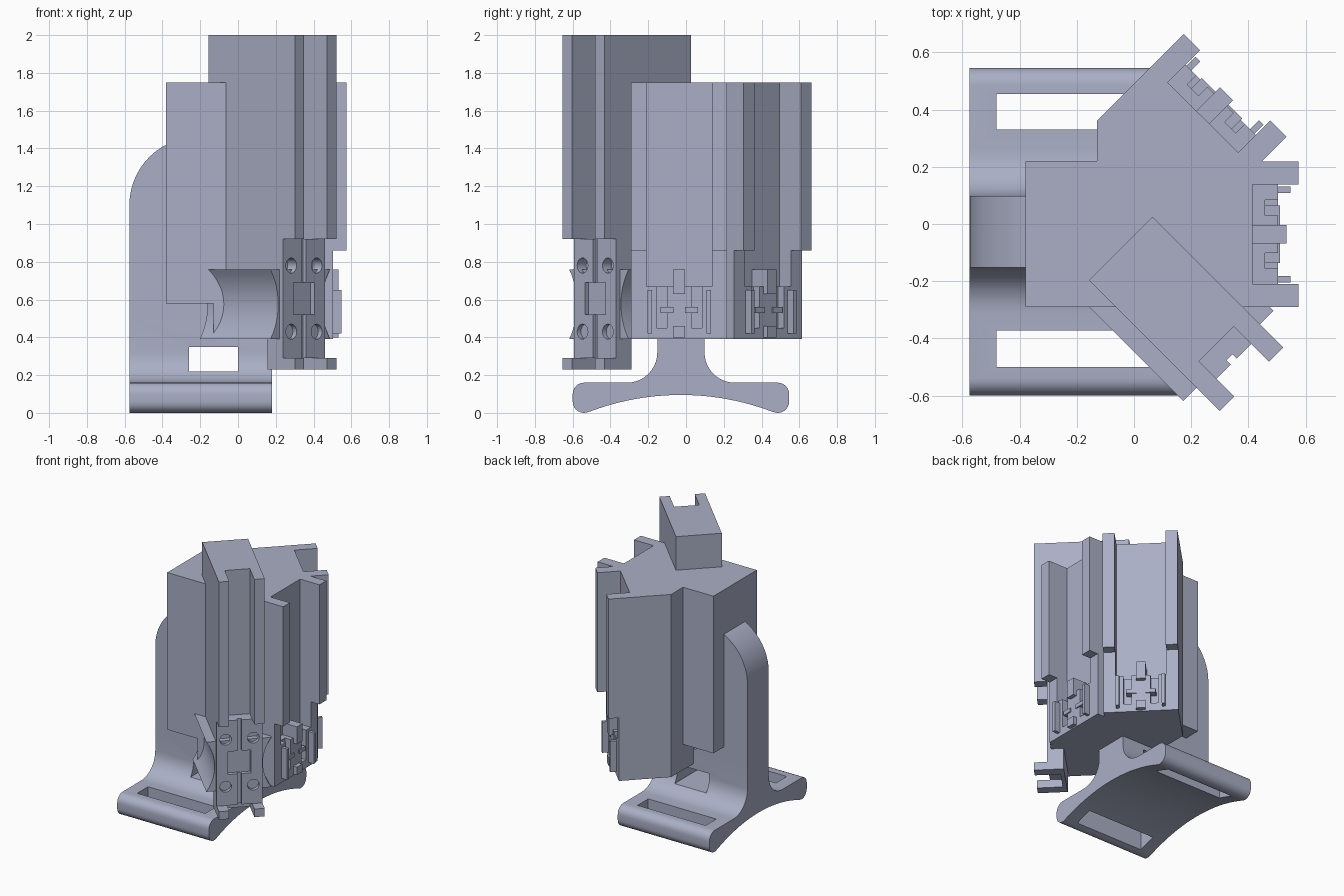
import bpy, bmesh, math
from mathutils import Matrix, Vector

if "Cube" in bpy.data.objects:
    bpy.data.objects.remove(bpy.data.objects["Cube"])

mat = bpy.data.materials.new("blue grey plastic")
mat.diffuse_color = (0.40, 0.43, 0.56, 1)
mat.use_nodes = True
mat.node_tree.nodes["Principled BSDF"].inputs["Base Color"].default_value = mat.diffuse_color


def finish(name, bm, matrix=None):
    if matrix:
        bm.transform(matrix)
    bmesh.ops.recalc_face_normals(bm, faces=bm.faces)
    me = bpy.data.meshes.new(name)
    bm.to_mesh(me)
    bm.free()
    me.materials.append(mat)
    ob = bpy.data.objects.new(name, me)
    bpy.context.collection.objects.link(ob)
    return ob


def frame(deg):
    return Matrix.Rotation(math.radians(deg), 4, 'Z')


def boxes(name, items, deg=0):
    """Boxes given as x0, x1, y0, y1, z0, z1 in a frame turned about z."""
    bm = bmesh.new()
    for x0, x1, y0, y1, z0, z1 in items:
        c = Vector(((x0 + x1) / 2, (y0 + y1) / 2, (z0 + z1) / 2))
        bmesh.ops.create_cube(bm, size=1, matrix=Matrix.Translation(c)
                              @ Matrix.Diagonal((x1 - x0, y1 - y0, z1 - z0, 1)))
    return finish(name, bm, frame(deg))


def prism(name, pts, a, b, axis='z', deg=0):
    """Extrude a 2D outline along an axis."""
    place = {'z': lambda p, h: (p[0], p[1], h),
             'x': lambda p, h: (h, p[0], p[1]),
             'y': lambda p, h: (p[0], h, p[1])}[axis]
    bm = bmesh.new()
    face = bm.faces.new([bm.verts.new(place(p, a)) for p in pts])
    ext = bmesh.ops.extrude_face_region(bm, geom=[face])
    verts = [v for v in ext["geom"] if isinstance(v, bmesh.types.BMVert)]
    move = Vector(place((0, 0), b)) - Vector(place((0, 0), a))
    bmesh.ops.translate(bm, verts=verts, vec=move)
    return finish(name, bm, frame(deg))


def arc(cx, cy, r, a0, a1, n=10):
    angs = [math.radians(a0 + (a1 - a0) * i / n) for i in range(n + 1)]
    return [(cx + r * math.cos(a), cy + r * math.sin(a)) for a in angs]


def cut(ob, cutter):
    cutter.hide_render = True
    m = ob.modifiers.new("cut", 'BOOLEAN')
    m.object, m.operation, m.solver = cutter, 'DIFFERENCE', 'EXACT'
    bpy.context.view_layer.objects.active = ob
    bpy.ops.object.modifier_apply(modifier=m.name)
    bpy.data.objects.remove(cutter)


def smooth(ob):
    bpy.ops.object.select_all(action='DESELECT')
    ob.select_set(True)
    bpy.context.view_layer.objects.active = ob
    bpy.ops.object.shade_smooth_by_angle(angle=math.radians(30))


# Arched foot with filleted column, one half mirrored about y = MID
MID = -0.027
half = [(0.125, 0.5)] + arc(0.285, 0.32, 0.16, 180, 270)
half += arc(0.513, 0.10, 0.06, 90, 0, 6) + arc(0.513, 0.06, 0.06, 0, -115, 8)
R = (0.487 ** 2 + 0.09 ** 2) / (2 * 0.09)
under = [(y, 0.095 - R + math.sqrt(R * R - y * y))
         for y in [0.48 * (1 - i / 10) for i in range(11)]]
half += under
left = [(-y, z) for y, z in reversed(half[:-1])]
foot = prism("foot", [(y + MID, z) for y, z in half + left], -0.575, 0.18, 'x')
cut(foot, boxes("slot_cutter", [(-0.48, 0.08, 0.33, 0.455, -0.1, 0.3),
                                (-0.48, 0.08, -0.5, -0.373, -0.1, 0.3)]))
cut(foot, boxes("window_cutter", [(-0.26, 0, -0.5, 0.5, 0.22, 0.35)]))
smooth(foot)

# Upright back post with rounded top corner
post = prism("back_post", [(-0.575, 0.48), (-0.15, 0.48), (-0.15, 1.46)]
             + arc(-0.215, 1.1, 0.36, 90, 180, 14), -0.152, 0.098, 'y')
smooth(post)

# Main body
boxes("body_rear_block", [(-0.38, -0.1, -0.29, 0.22, 0.58, 1.75)])
prism("body_core", [(-0.13, -0.29), (0.415, -0.29), (0.415, 0.2),
                    (0.0615, 0.551), (-0.13, 0.36)], 0.39, 1.75)


def channel(side, deg, floor, c):
    """Open channel between two flanges with a small latch plate at the foot."""
    plate, tip = floor + 0.088, floor + 0.16
    rails, latch = [], []
    for s in (-1, 1):
        y0, y1 = sorted((c + s * 0.174, c + s * 0.254))
        rails += [(floor - 0.06, tip, y0, y1, 0.86, 1.75),
                  (floor - 0.06, plate, y0, y1, 0.39, 0.86)]

        def strip(a, b, x0, x1, z0, z1):
            lo, hi = sorted((c + s * a, c + s * b))
            latch.append((x0, x1, lo, hi, z0, z1))
        strip(0.12, 0.174, floor - 0.02, plate, 0.39, 0.67)      # outer plate
        strip(0.065, 0.12, floor - 0.02, plate - 0.045, 0.39, 0.67)  # groove
        strip(0.065, 0.12, floor - 0.02, plate, 0.39, 0.45)
        strip(0.145, 0.168, plate - 0.02, plate + 0.045, 0.42, 0.65)  # clip
        strip(0.03, 0.1, plate - 0.05, plate + 0.008, 0.53, 0.56)    # cross bar
    latch += [(floor - 0.02, plate, c - 0.065, c + 0.065, 0.39, 0.67),
              (plate - 0.03, plate + 0.03, c - 0.032, c + 0.032, 0.40, 0.46),
              (floor - 0.02, plate + 0.03, c - 0.032, c + 0.032, 0.63, 0.76)]
    boxes(side + "_channel_flanges", rails, deg)
    boxes(side + "_latch_plate", latch, deg)


channel("right", 0, 0.415, -0.036)
channel("rear", 45, 0.433, 0.093)

# Tall front channel, turned 45 degrees to the front right
C, W = -0.093, 0.157
tall = [(0.028, 0.5, C - W, C + W, 0.39, 2.0), (0.472, 0.5, C - W, C + W, 0.23, 0.39)]
for s in (-1, 1):
    y0, y1 = sorted((C + s * 0.086, C + s * W))
    tall += [(0.49, 0.675, y0, y1, 0.92, 2.0), (0.472, 0.675, y0, y1, 0.23, 0.29)]
boxes("tall_channel", tall, -45)

# Screw plate with centre groove, square recess and four round holes
plate = prism("screw_plate", [(0.48, C - W), (0.587, C - W), (0.587, C - 0.015),
                              (0.565, C - 0.015), (0.565, C + 0.015),
                              (0.587, C + 0.015), (0.587, C + W), (0.48, C + W)],
              0.29, 0.92, 'z', -45)
cut(plate, boxes("recess_cutter", [(0.55, 0.7, C - 0.078, C + 0.078, 0.52, 0.69)], -45))
bm = bmesh.new()
for s in (-1, 1):
    for z in (0.43, 0.78):
        m = Matrix.Translation((0.6, C + s * 0.095, z)) @ Matrix.Rotation(math.pi / 2, 4, 'Y')
        bmesh.ops.create_cone(bm, cap_ends=True, segments=24, radius1=0.04,
                              radius2=0.04, depth=0.16, matrix=m)
cut(plate, finish("hole_cutter", bm, frame(-45)))
smooth(plate)

# Concave side wings at the foot of the tall channel
n, sag, h = 12, 0.058, 0.185
r = (h * h + sag * sag) / (2 * sag)
curve = []
for i in range(n + 1):
    z = -h + 2 * h * i / n
    curve.append((0.165 + r - math.sqrt(r * r - z * z), z + 0.575))
wing = [(C + w, z) for w, z in curve] + [(C - w, z) for w, z in reversed(curve)]
smooth(prism("side_wings", wing, 0.03, 0.559, 'x', -45))
